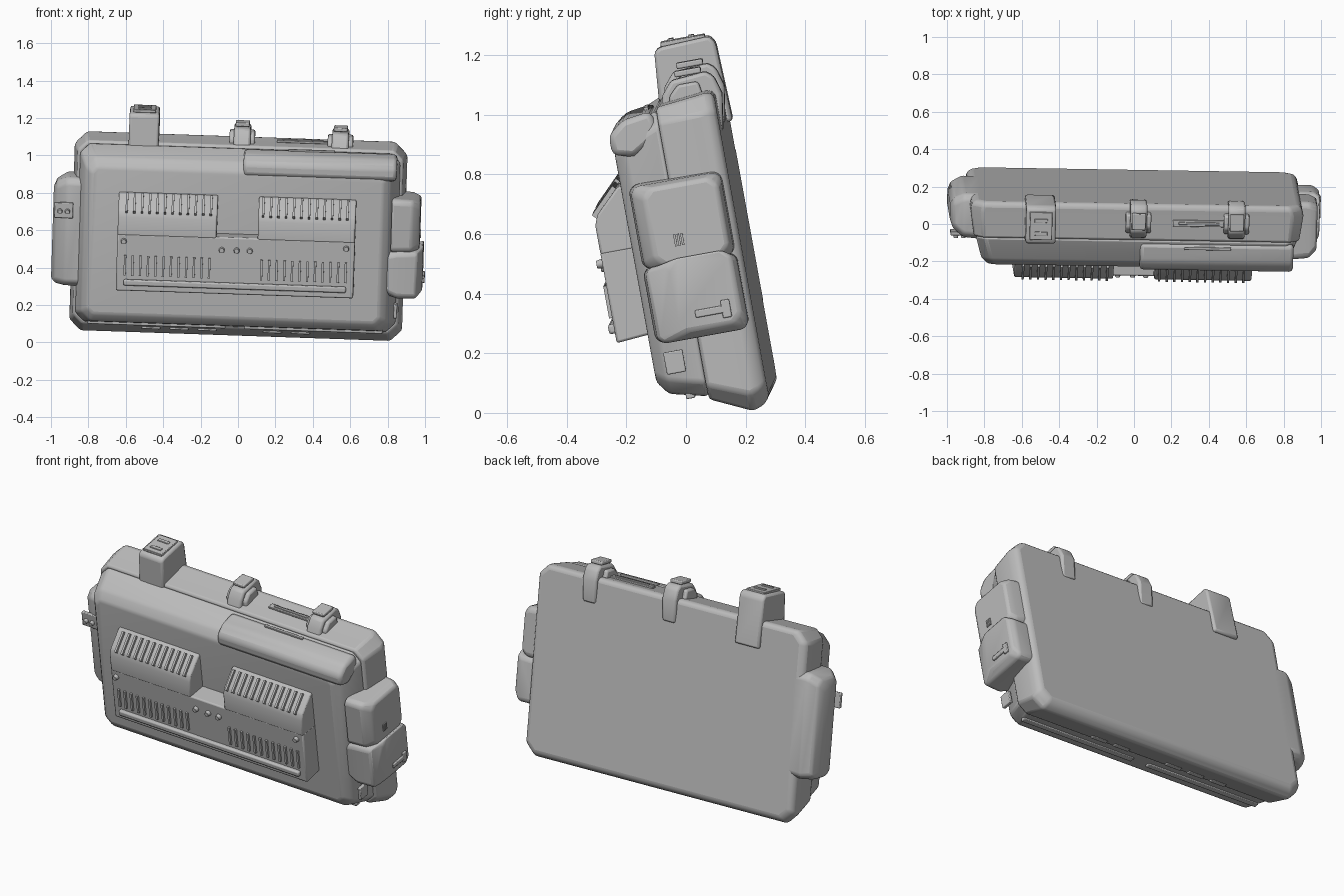
import bpy, bmesh, math
from mathutils import Matrix, Vector

old = bpy.data.objects.get("Cube")
if old:
    bpy.data.objects.remove(old, do_unlink=True)

grey = bpy.data.materials.new("plain grey")
grey.use_nodes = True
colour = (0.5, 0.5, 0.5, 1)
grey.diffuse_color = colour
grey.node_tree.nodes["Principled BSDF"].inputs["Base Color"].default_value = colour

# Whole device leans forward and is slightly rolled and turned
POSE = (Matrix.Translation((0, 0, 0.57)) @ Matrix.Rotation(math.radians(-1.3), 4, 'Z')
        @ Matrix.Rotation(math.radians(10.3), 4, 'X') @ Matrix.Rotation(math.radians(2), 4, 'Y'))


def finish(name, bm, bevel=0.0, segments=2):
    bmesh.ops.recalc_face_normals(bm, faces=bm.faces)
    mesh = bpy.data.meshes.new(name)
    bm.to_mesh(mesh)
    bm.free()
    mesh.materials.append(grey)
    ob = bpy.data.objects.new(name, mesh)
    bpy.context.collection.objects.link(ob)
    ob.matrix_world = POSE
    if bevel:
        mod = ob.modifiers.new("bevel", 'BEVEL')
        mod.width, mod.segments = bevel, segments
        mod.limit_method, mod.angle_limit = 'ANGLE', math.radians(25)
    bpy.ops.object.select_all(action='DESELECT')
    ob.select_set(True)
    bpy.context.view_layer.objects.active = ob
    bpy.ops.object.shade_smooth_by_angle(angle=math.radians(35))
    return ob


def loft(name, axis, rings, bevel=0.0):
    """Corner-cut rectangles (position, a0, a1, b0, b1, cut) joined along an axis."""
    bm = bmesh.new()
    loops = []
    for p, a0, a1, b0, b1, c in rings:
        pts = [(a0 + c, b0), (a1 - c, b0), (a1, b0 + c), (a1, b1 - c),
               (a1 - c, b1), (a0 + c, b1), (a0, b1 - c), (a0, b0 + c)]
        place = {'X': lambda a, b: (p, a, b), 'Y': lambda a, b: (a, p, b),
                 'Z': lambda a, b: (a, b, p)}[axis]
        loops.append([bm.verts.new(place(a, b)) for a, b in pts])
    for lo, hi in zip(loops, loops[1:]):
        for i in range(8):
            j = (i + 1) % 8
            bm.faces.new((lo[i], lo[j], hi[j], hi[i]))
    bm.faces.new(loops[0])
    bm.faces.new(loops[-1])
    return finish(name, bm, bevel)


def prism(name, profile, x0, x1, bevel=0.0):
    """Side profile of (y, z) points extruded across x."""
    bm = bmesh.new()
    face = bm.faces.new([bm.verts.new((x0, y, z)) for y, z in profile])
    out = bmesh.ops.extrude_face_region(bm, geom=[face])
    moved = [v for v in out["geom"] if isinstance(v, bmesh.types.BMVert)]
    bmesh.ops.translate(bm, verts=moved, vec=(x1 - x0, 0, 0))
    return finish(name, bm, bevel)


def boxes(name, items, bevel=0.0):
    """Several (centre, size, x-tilt) boxes in one object."""
    bm = bmesh.new()
    for centre, size, tilt in items:
        m = (Matrix.Translation(centre) @ Matrix.Rotation(math.radians(tilt), 4, 'X')
             @ Matrix.Diagonal((*size, 1)))
        bmesh.ops.create_cube(bm, size=1, matrix=m)
    return finish(name, bm, bevel)


def studs(name, centres, radius, turn):
    bm = bmesh.new()
    for c in centres:
        bmesh.ops.create_cone(bm, cap_ends=True, segments=16, radius1=radius, radius2=radius * 0.7,
                              depth=0.03, matrix=Matrix.Translation(c) @ turn)
    return finish(name, bm)


FRONT = Matrix.Rotation(math.radians(90), 4, 'X')

# Two-part case
loft("back_shell", 'Y', [(0.0, -.87, .87, -.505, .49, .05), (.14, -.89, .89, -.57, .505, .06),
                         (.18, -.885, .88, -.555, .51, .06), (.2, -.86, .86, -.53, .495, .05)], 0.012)
loft("front_shell", 'Y', [(-.165, -.79, .77, -.42, .375, .03), (-.13, -.825, .81, -.465, .425, .05),
                          (.0, -.86, .86, -.495, .48, .05)], 0.012)
prism("upper_front_hump", [(-.1, .34), (-.172, .36), (-.172, .425), (-.12, .468),
                           (-.02, .482), (0, .4)], .02, .84, 0.02)

# Raised front grip: two slanted shoulders above a shared lower block
lower = [(-.15, .04), (-.275, .04), (-.275, -.27), (-.15, -.26)]
shoulder = [(-.15, .25), (-.18, .245), (-.262, .165), (-.275, .13), (-.275, .03), (-.15, .03)]
prism("grip_lower", lower, -.64, .63, 0.008)
prism("grip_shoulder_right", shoulder, -.64, -.11, 0.008)
prism("grip_shoulder_left", shoulder, .11, .63, 0.008)
boxes("grip_bar", [((-.005, -.28, -.222), (1.19, .03, .032), 0)], 0.008)

# Slatted vents on the grip
slats = []
for start in (-.595, .135):
    for i in range(12):
        x = start + i * .041
        slats.append(((x, -.228, .198), (.012, .03, .12), -45))
        slats.append(((x, -.276, -.13), (.012, .02, .11), 0))
boxes("grip_slats", slats)
studs("grip_studs", [(x, -.28, -.03) for x in (-.08, 0, .07)]
      + [(-.605, -.28, 0), (.585, -.28, 0)], .018, FRONT)

# Side housing on the right
loft("right_housing", 'X', [(-.82, -.05, .2, -.3, .29, .03), (-.92, -.04, .2, -.3, .29, .03),
                            (-.975, .0, .17, -.295, .26, .03), (-.993, .05, .13, -.28, .22, .03)], 0.012)
boxes("right_button_plate", [((-.935, -.04, .115), (.1, .02, .085), 0)], 0.004)
studs("right_buttons", [(-.955, -.055, .11), (-.915, -.055, .11)], .016, FRONT)

# Side housing on the left, in two blocks
loft("left_housing_upper", 'X', [(.82, -.14, .18, -.04, .25, .02), (.93, -.13, .175, -.04, .245, .02),
                                 (.972, -.09, .16, -.03, .23, .03)], 0.012)
loft("left_housing_lower", 'X', [(.79, -.13, .17, -.27, -.04, .03), (.86, -.14, .18, -.29, -.03, .02),
                                 (.96, -.13, .18, -.29, -.03, .02), (.993, -.05, .16, -.26, -.01, .03)], 0.012)
boxes("left_vent", [((.972, .0 + dy, .045), (.012, .008, .04), 0) for dy in (-.012, 0, .012)])
boxes("left_latch", [((.993, .07, -.21), (.02, .12, .025), 0), ((.993, .115, -.21), (.02, .03, .06), 0)], 0.004)
boxes("left_port_plate", [((.855, -.09, -.36), (.02, .065, .075), 0)], 0.004)

# Top knobs, each hooked over the back edge
tall = [(-.02, .4), (.0, .635), (.02, .648), (.19, .655), (.208, .63), (.218, .36), (.18, .36)]
prism("tall_knob", tall, -.6, -.44, 0.012)
boxes("tall_knob_cap", [((-.52, .1, .655), (.12, .15, .016), 0), ((-.52, .06, .664), (.07, .02, .01), 0),
                        ((-.52, .13, .664), (.07, .02, .01), 0)], 0.003)
boxes("tall_knob_catch", [((-.43, -.035, .452), (.2, .02, .015), 0)], 0.003)
short = [(-.005, .42), (.025, .53), (.06, .572), (.18, .582), (.205, .56), (.222, .5), (.202, .37), (.17, .4)]
for name, x, drop in (("middle_knob", 0.005, 0), ("left_knob", .53, .01)):
    profile = [(y, z - drop) for y, z in short]
    prism(name, profile, x - .045, x + .045, 0.012)
    collar = [(.04, .43), (.045, .52 - drop), (.08, .555 - drop), (.15, .555 - drop), (.17, .43)]
    prism(name + "_collar", collar, x - .068, x + .068, 0.01)
    boxes(name + "_cap", [((x, .12, .59 - drop), (.075, .09, .02), 0)], 0.005)

# Long slots on the top and bottom edges
boxes("top_slots", [((.33, .1, .505), (.28, .035, .012), 0), ((.33, .1, .512), (.22, .014, .01), 0),
                    ((.38, -.04, .482), (.25, .016, .012), 0)], 0.003)
boxes("bottom_rails", [((s * .42, -.06, -.482), (.74, .03, .02), 0) for s in (-1, 1)]
      + [((x, .03, -.52), (.1, .025, .012), 0) for x in (-.45, -.3, -.15, .2, .35)], 0.004)
